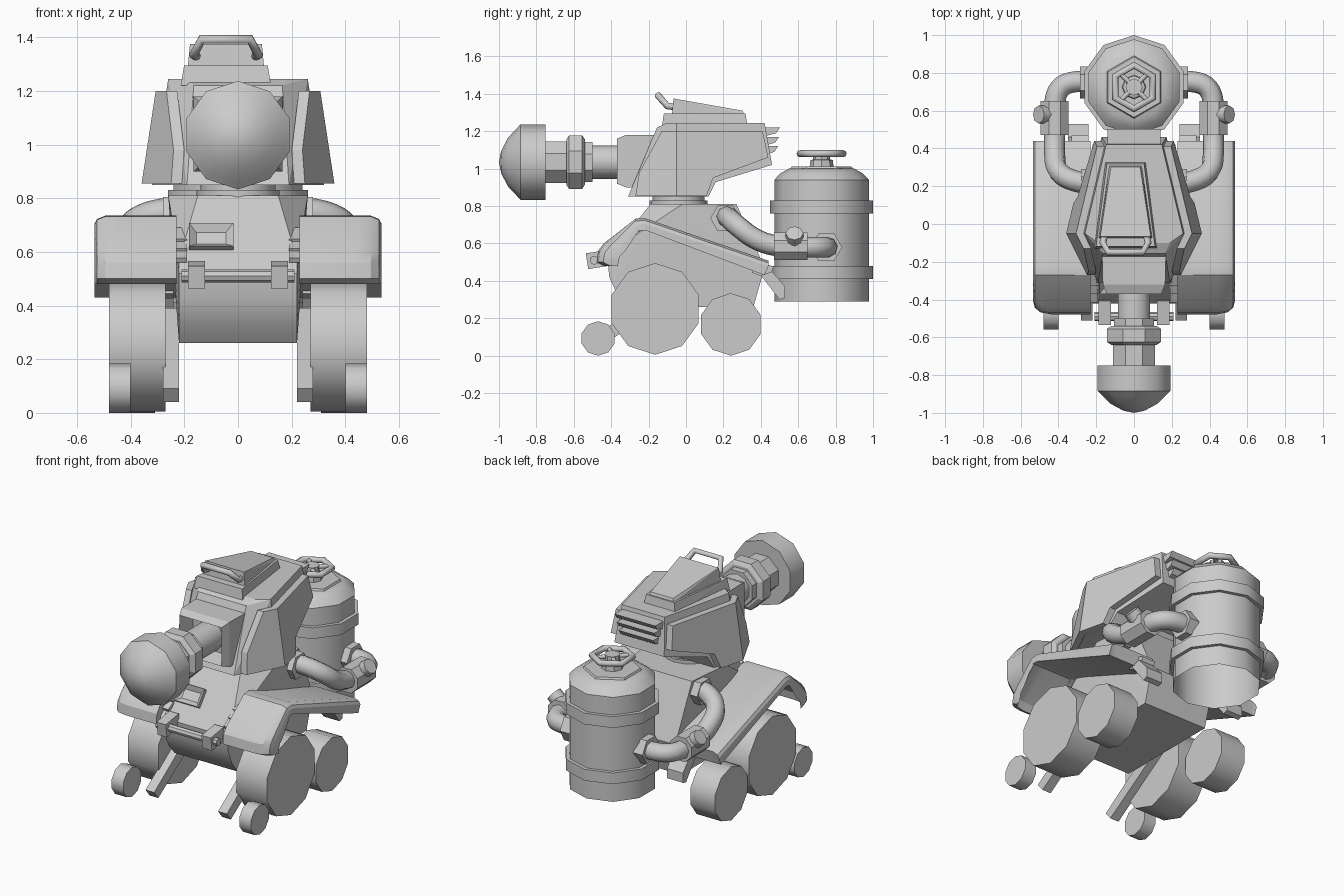
import bpy, bmesh, math
from mathutils import Vector, Matrix

if "Cube" in bpy.data.objects:
    bpy.data.objects.remove(bpy.data.objects["Cube"], do_unlink=True)

grey = bpy.data.materials.new("plain_grey")
grey.use_nodes = True
COLOUR = (0.6, 0.6, 0.6, 1)
grey.diffuse_color = COLOUR
grey.node_tree.nodes["Principled BSDF"].inputs["Base Color"].default_value = COLOUR


def add(name, bm, smooth=None):
    bmesh.ops.recalc_face_normals(bm, faces=bm.faces)
    mesh = bpy.data.meshes.new(name)
    bm.to_mesh(mesh)
    bm.free()
    mesh.materials.append(grey)
    if smooth:
        for p in mesh.polygons:
            p.use_smooth = True
        mesh.set_sharp_from_angle(angle=smooth)
    ob = bpy.data.objects.new(name, mesh)
    bpy.context.collection.objects.link(ob)
    return ob


def solid(name, pts, mirror=False, smooth=None):
    """Convex solid around the points."""
    bm = bmesh.new()
    for x, y, z in pts:
        bm.verts.new((x, y, z))
        if mirror:
            bm.verts.new((-x, y, z))
    res = bmesh.ops.convex_hull(bm, input=bm.verts)
    bmesh.ops.delete(bm, geom=list(set(res["geom_interior"] + res["geom_unused"])), context="VERTS")
    bmesh.ops.dissolve_limit(bm, angle_limit=0.02, verts=bm.verts, edges=bm.edges)
    return add(name, bm, smooth)


def box(name, centre, size, tilt=0, recess=None):
    """Box tilted about x; recess sinks an inset panel into its top."""
    bm = bmesh.new()
    bmesh.ops.create_cube(bm, size=1, matrix=Matrix.Diagonal((*size, 1)))
    if recess:
        bm.normal_update()
        top = max(bm.faces, key=lambda f: f.calc_center_median().z)
        bmesh.ops.inset_region(bm, faces=[top], thickness=recess, use_even_offset=True)
        bmesh.ops.translate(bm, verts=top.verts, vec=(0, 0, -size[2] * 0.8))
    bm.transform(Matrix.Translation(centre) @ Matrix.Rotation(tilt, 4, "X"))
    return add(name, bm)


def lathe(name, centre, axis, profile, sides=10, phase=math.pi / 2, smooth=0.7, caps=True):
    """Turned solid: profile is (distance along axis, radius)."""
    bm = bmesh.new()
    rings = []
    for t, r in profile:
        ring = []
        for i in range(sides):
            a = phase + math.tau * i / sides
            u, v = r * math.cos(a), r * math.sin(a)
            p = {"X": (t, u, v), "Y": (u, t, v), "Z": (u, v, t)}[axis]
            ring.append(bm.verts.new(Vector(p) + Vector(centre)))
        rings.append(ring)
    for a, b in zip(rings, rings[1:]):
        for i in range(sides):
            j = (i + 1) % sides
            bm.faces.new((a[i], a[j], b[j], b[i]))
    if caps:
        bm.faces.new(rings[0])
        bm.faces.new(rings[-1])
    bmesh.ops.remove_doubles(bm, verts=bm.verts, dist=1e-4)
    return add(name, bm, smooth)


def tube(name, pts, radius, curved=False, cyclic=False):
    cu = bpy.data.curves.new(name, "CURVE")
    cu.dimensions = "3D"
    cu.bevel_depth, cu.bevel_resolution, cu.resolution_u = radius, 2, 4
    cu.use_fill_caps = True
    sp = cu.splines.new("BEZIER")
    sp.bezier_points.add(len(pts) - 1)
    for b, p in zip(sp.bezier_points, pts):
        b.co = p
        b.handle_left_type = b.handle_right_type = "AUTO" if curved else "VECTOR"
    sp.use_cyclic_u = cyclic
    cu.materials.append(grey)
    ob = bpy.data.objects.new(name, cu)
    bpy.context.collection.objects.link(ob)
    return ob


# Hull and turret ring
solid("hull", [(.15, -.19, .81), (.26, -.02, .81), (.23, .27, .81), (.22, -.38, .57),
               (.22, -.42, .52), (.22, -.41, .42), (.22, -.37, .33), (.22, -.31, .26),
               (.22, .42, .47), (.22, .36, .26)], mirror=True, smooth=0.5)
lathe("turret_ring", (0, -.04, 0), "Z", [(.8, .155), (.83, .155), (.83, .14), (.87, .14)], 16)

# Front latch and bumper
box("front_latch", (-.1, -.32, .653), (.165, .11, .04), 0.9, recess=.036)
lathe("bumper_bar", (0, -.49, .51), "X", [(-.21, .024), (.21, .024)], 8)
for s in (1, -1):
    box("bumper_bracket", (s * .155, -.465, .515), (.064, .13, .085), 0.15)


# Turret shell: sloping sides with a widest line at y = -0.05
def side_x(y, z):
    return .32 - .152 * (z - .85) + (.5 * (y + .05) if y < -.05 else -.24 * (y + .05))


def on_side(yz):
    return [(side_x(y, z), y, z) for y, z in yz]


solid("turret_front", on_side([(-.31, .85), (-.05, .85), (.12, .85), (.16, .93),
                               (-.05, 1.245), (.16, 1.245)]) +
      [(.19, -.1, 1.245), (.165, -.155, 1.22)], mirror=True)
solid("turret_rear", on_side([(.1, .91), (.46, 1.02), (.42, 1.245), (.1, 1.245)]), mirror=True)


def plate(name, yz, s, push):
    bm = bmesh.new()
    face = bm.faces.new([bm.verts.new((s * x, y, z)) for x, y, z in on_side(yz)])
    out = bmesh.ops.extrude_face_region(bm, geom=[face])["geom"]
    moved = [v for v in out if isinstance(v, bmesh.types.BMVert)]
    bmesh.ops.translate(bm, verts=moved, vec=(s * push, 0, 0))
    add(name, bm)


for s in (1, -1):
    plate("turret_side_plate", [(-.05, .855), (.11, .855), (.145, .95), (.44, 1.06),
                                (.41, 1.2), (-.05, 1.2)], s, .04)
    plate("turret_cheek_plate", [(-.05, .855), (-.05, 1.2), (-.13, 1.2), (-.25, .98),
                                 (-.27, .855)], s, .04)

# Rear turret vents
for i in range(3):
    z = 1.09 + i * .05
    y = .45 - (z - 1.02) * .1
    w = .12 + i * .01
    solid("rear_vent", [(w, y - .04, z - .025), (w, y - .04, z + .03),
                        (w, y + .05 + i * .01, z + .03), (w, y + .03 + i * .01, z)], mirror=True)

# Gun mantlet and barrel
mantlet = solid("mantlet", [(.17, -.12, .9), (.17, -.12, 1.18), (.165, -.32, 1.18), (.165, -.32, .9),
                            (.145, -.37, .92), (.145, -.37, 1.16)], mirror=True)
bm = bmesh.new()
bm.from_mesh(mantlet.data)
front = min(bm.faces, key=lambda f: f.calc_center_median().y)
bmesh.ops.inset_region(bm, faces=[front], thickness=.025, use_even_offset=True)
bmesh.ops.translate(bm, verts=front.verts, vec=(0, .1, 0))
bm.to_mesh(mantlet.data)
bm.free()
GUN = (0, 0, 1.035)
lathe("barrel", GUN, "Y", [(-.52, .09), (-.25, .09)])
lathe("barrel_rear_ring", GUN, "Y", [(-.54, .115), (-.5, .115)], 8, math.pi / 8)
lathe("barrel_collar", GUN, "Y", [(-.64, .13), (-.625, .155), (-.555, .155), (-.54, .13)], 8, math.pi / 8, None)
lathe("barrel_neck", GUN, "Y", [(-.76, .12), (-.63, .12)], 8, math.pi / 8, None)
lathe("muzzle_head", GUN, "Y", [(-1, 0), (-.988, .06), (-.952, .13), (-.905, .18), (-.885, .202),
                                (-.75, .202)])

# Offset roof hatch with handle
HATCH_X = -.045


def hatch(name, fw, rw, fy, ry, bottom, tops, shrink):
    pts = []
    for s in (1, -1):
        for w, y, t, d in ((fw, fy, tops[0], 1), (rw, ry, tops[1], -1)):
            pts += [(HATCH_X + s * w, y, bottom),
                    (HATCH_X + s * (w - shrink), y + d * shrink, t)]
    solid(name, pts)


hatch("hatch_base", .168, .11, -.13, .33, 1.22, (1.295, 1.295), .012)
hatch("hatch_lid", .142, .085, -.075, .31, 1.29, (1.375, 1.31), .008)
tube("hatch_handle", [(HATCH_X + x, y, z) for x, y, z in
                      ((-.11, -.06, 1.33), (-.12, -.1, 1.335), (-.09, -.15, 1.392),
                       (.09, -.15, 1.392), (.12, -.1, 1.335), (.11, -.06, 1.33))], .018)

# Rear tank, open below, with bands and handwheel
TANK = (0, .725, 0)
lathe("tank", TANK, "Z", [(.29, .253), (.94, .253), (.975, .22), (1, .175), (1.005, 0)], caps=False)
for z in (.41, .76):
    lathe("tank_band", TANK, "Z", [(z, .253), (z, .275), (z + .07, .275), (z + .07, .253)], caps=False)
lathe("valve_base", TANK, "Z", [(.99, .172), (1.012, .16)], 6)
lathe("valve_stem", TANK, "Z", [(1, .065), (1.045, .06), (1.05, .045), (1.095, .045)], 8)
rim = [(.115 * math.sin(a * math.tau / 6), .725 + .115 * math.cos(a * math.tau / 6), 1.08) for a in range(6)]
tube("handwheel_rim", rim, .019, cyclic=True)
for a in (1, 3, 5, 7):
    c, d = .1 * math.cos(a * math.pi / 4), .1 * math.sin(a * math.pi / 4)
    tube("handwheel_spoke", [(0, .725, 1.08), (c, .725 + d, 1.08)], .013)

# Paired running gear, fenders and pipes
FENDER_TOP = [(-.478, .5), (-.47, .56), (-.44, .6), (-.27, .732), (-.22, .735), (.44, .508)]
FENDER_LOW = [(-.44, .48), (-.43, .53), (-.4, .56), (-.25, .67), (-.21, .668), (.42, .43)]
# Crosswise: x, fall of the rounded outer edge, set-back of the rounded front corner
ACROSS = [(.23, 0, 0), (.44, 0, 0), (.495, 0, .01), (.525, .012, .035), (.535, .03, .075)]
for s in (1, -1):
    bm = bmesh.new()
    layers = []
    for path, fall in ((FENDER_TOP, 1), (FENDER_LOW, 0)):
        layers.append([[bm.verts.new((s * x, y + (back if i < 3 else 0), z - (drop * fall if i else 0)))
                        for x, drop, back in ACROSS] for i, (y, z) in enumerate(path)])
    top, low = layers
    n, m = len(FENDER_TOP), len(ACROSS)
    for grid in layers:
        for i in range(n - 1):
            for j in range(m - 1):
                bm.faces.new((grid[i][j], grid[i + 1][j], grid[i + 1][j + 1], grid[i][j + 1]))
    loop = ([(0, j) for j in range(m)] + [(i, m - 1) for i in range(1, n)] +
            [(n - 1, j) for j in range(m - 2, -1, -1)] + [(i, 0) for i in range(n - 2, 0, -1)])
    for (a, b), (c, d) in zip(loop, loop[1:] + loop[:1]):
        bm.faces.new((top[a][b], top[c][d], low[c][d], low[a][b]))
    add("fender", bm, 0.5)

    for name, y, z, r, inner in (("main_wheel", -.165, .25, .245, .27),
                                 ("rear_wheel", .24, .167, .167, .31),
                                 ("front_wheel", -.47, .092, .092, .4)):
        lathe(name, (0, y, z), "X", [(s * inner, r), (s * .48, r)], 10, math.pi / 10)

    # Slanted legs, side slats and rear flaps
    solid("slanted_leg", [(s * x, y, z) for x in (.22, .28) for y, z in
                          ((-.51, .09), (-.47, .04), (-.03, .33), (-.08, .39))])
    solid("rear_flap", [(s * x, y, z) for x in (.24, .35) for y, z in
                        ((.4, .43), (.46, .45), (.53, .37), (.53, .31), (.5, .3))])
    box("flap_mount", (s * .285, .41, .46), (.09, .1, .07), -.35)
    for i in range(3):
        box("side_slat", (s * .225, -.37 + i * .045, .59 + i * .035), (.07, .09, .02), 0.5)

    # Pipe from hull to tank with flanges, sleeve and knob
    tube("feed_pipe", [(s * x, y, z) for x, y, z in
                       ((.18, .21, .75), (.32, .23, .735), (.4, .28, .69), (.42, .37, .625), (.42, .47, .59),
                        (.42, .64, .58), (.39, .72, .58), (.33, .75, .58), (.2, .75, .58))], .056, curved=True)
    lathe("pipe_sleeve", (s * .42, 0, .585), "Y", [(.47, .08), (.65, .08)], 8, math.pi / 8)
    tube("sleeve_knob", [(s * .42, .58, .585), (s * .505, .58, .655)], .047)
    lathe("hull_flange", (0, .21, .735), "X", [(s * .2, .08), (s * .28, .08)], 6, 0, None)
    lathe("tank_flange", (0, .75, .58), "X", [(s * .22, .085), (s * .285, .085)], 6, 0, None)
